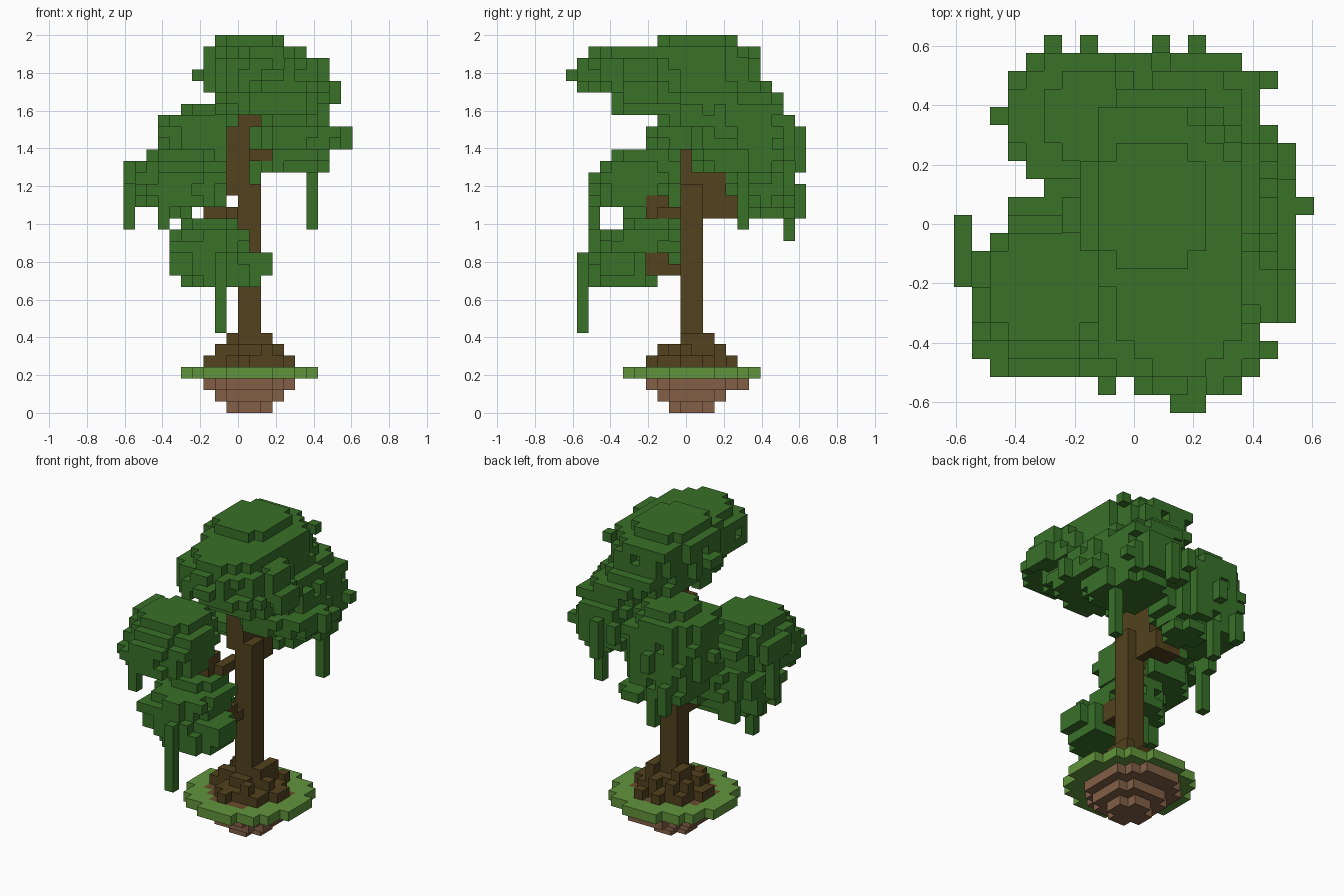
import bpy, bmesh, random
from mathutils import Vector

random.seed(7)
if "Cube" in bpy.data.objects:
    bpy.data.objects.remove(bpy.data.objects["Cube"], do_unlink=True)

UNIT = 2 / 33                      # edge length of one block
GRID = (20, 21, 33)                # blocks along x, y, z
SIDES = ((1, 0), (-1, 0), (0, 1), (0, -1))
cells = {}                         # block position -> part name


def material(name, color):
    mat = bpy.data.materials.new(name)
    mat.use_nodes = True
    mat.diffuse_color = color + (1,)
    mat.node_tree.nodes["Principled BSDF"].inputs["Base Color"].default_value = color + (1,)
    return mat


def put(part, i, j, k):
    """Claim one block, unless another part already has it."""
    if all(0 <= c < size for c, size in zip((i, j, k), GRID)):
        cells.setdefault((i, j, k), part)


def box(part, xs, ys, zs):
    """Fill a block range; upper limits are exclusive."""
    for i in range(*xs):
        for j in range(*ys):
            for k in range(*zs):
                put(part, i, j, k)


def disc(x0, x1, y0, y1, power=2.1):
    """Rounded outline of blocks inside a rectangle."""
    found = []
    for i in range(x0, x1):
        for j in range(y0, y1):
            u = abs(2 * (i + 0.5) - x0 - x1) / (x1 - x0)
            v = abs(2 * (j + 0.5) - y0 - y1) / (y1 - y0)
            if u ** power + v ** power <= 1.05:
                found.append((i, j))
    return found


def clump(part, top, layers):
    """Stack of rounded leaf layers, from the top down, with a ragged rim."""
    for depth, layer in enumerate(layers):
        k = top - depth
        x0, x1, y0, y1 = layer
        body = set(disc(*layer))
        inner = 0 < depth < len(layers) - 1
        for i, j in sorted(body):
            rim = any((i + a, j + b) not in body for a, b in SIDES)
            # notches in the rim, and leaves drooping from it
            if rim and inner and random.random() < 0.08:
                continue
            put(part, i, j, k)
            if rim and inner and random.random() < 0.18:
                put(part, i, j, k - 1)
        # single leaves standing out at the corners of the outline
        for i in range(x0, x1):
            for j in range(y0, y1):
                near = any((i + a, j + b) in body for a, b in SIDES)
                if (i, j) not in body and near and inner and random.random() < 0.1:
                    put(part, i, j, k)


def vine(part, i, j, low, high):
    box(part, (i, i + 1), (j, j + 1), (low, high + 1))


# Floating ground: soil steps, bare earth patches and grass rim
for k, (x0, x1, y0, y1) in enumerate(((9, 13, 9, 13), (8, 14, 8, 14), (7, 15, 7, 16))):
    for i, j in disc(x0, x1, y0, y1):
        put("soil", i, j, k)
for i, j in disc(7, 15, 7, 15):
    if random.random() < 0.6:
        put("bare_earth", i, j, 3)
for i, j in disc(5, 17, 5, 17, 1.75):
    put("grass", i, j, 3)

# Trunk with a kink, and branches reaching into the leaves
box("trunk", (10, 12), (10, 12), (4, 20))
box("trunk", (9, 11), (10, 12), (19, 25))
box("trunk", (9, 11), (12, 14), (19, 23))
box("trunk", (10, 12), (10, 12), (25, 26))
box("trunk", (11, 12), (11, 12), (23, 24))
box("trunk", (11, 13), (13, 14), (22, 23))
box("branches", (9, 10), (8, 11), (17, 18))
box("branches", (7, 9), (7, 9), (17, 18))
box("branches", (8, 9), (7, 9), (18, 19))
box("branches", (10, 11), (12, 14), (17, 18))
box("branches", (8, 11), (13, 15), (17, 18))
box("branches", (10, 11), (12, 15), (18, 19))
box("branches", (10, 11), (7, 10), (12, 13))
box("branches", (10, 11), (7, 9), (13, 14))

# Roots: uneven columns that get shorter away from the trunk
for i, j in disc(7, 15, 7, 15):
    away = max(abs(i - 10.5), abs(j - 10.5))
    tallest = min(3, int(5 - away))
    axis = min(abs(i - 10.5), abs(j - 10.5)) < 1
    height = tallest - random.choice((0, 0, 1) if axis else (0, 1, 1, 2))
    box("roots", (i, i + 1), (j, j + 1), (4, 4 + height))

# Leaf clumps: each layer is x range, y range in blocks
clump("crown_leaves", 32, [
    (8, 14, 8, 15), (7, 16, 6, 17), (7, 16, 6, 17), (7, 16, 6, 17),
    (8, 16, 6, 18), (8, 15, 7, 18), (11, 15, 8, 17)])
clump("front_crown_leaves", 31, [
    (9, 16, 2, 11), (8, 17, 1, 11), (8, 17, 1, 11),
    (8, 18, 1, 11), (9, 18, 4, 12), (10, 17, 4, 11)])
clump("back_left_leaves", 27, [
    (11, 17, 9, 16), (11, 18, 8, 16), (11, 18, 8, 16), (11, 19, 7, 16),
    (11, 19, 7, 16), (12, 18, 11, 17), (12, 18, 12, 17)])
clump("rear_leaves", 28, [
    (10, 15, 11, 18), (11, 16, 12, 19), (11, 17, 12, 19), (11, 17, 12, 20),
    (11, 17, 12, 20), (11, 17, 12, 20), (11, 17, 13, 20), (12, 17, 13, 19)])
clump("back_right_leaves", 26, [
    (5, 10, 14, 19), (3, 11, 13, 20), (3, 12, 13, 20), (3, 12, 13, 20),
    (3, 12, 13, 20), (3, 12, 13, 20), (3, 12, 13, 20), (4, 11, 14, 20),
    (4, 9, 14, 20), (8, 12, 16, 20)])
clump("right_leaves", 22, [
    (2, 8, 4, 10), (1, 9, 3, 11), (1, 9, 2, 11), (1, 9, 2, 10), (1, 9, 2, 10)])
clump("lower_leaves", 16, [
    (5, 10, 5, 10), (4, 11, 2, 10), (4, 11, 2, 10),
    (4, 12, 2, 8), (5, 12, 2, 8), (6, 12, 2, 7)])

# Leaves standing out of the clumps
box("front_crown_leaves", (12, 14), (0, 1), (29, 30))
box("front_crown_leaves", (17, 18), (5, 8), (29, 31))
box("front_crown_leaves", (18, 19), (5, 8), (27, 29))
box("crown_leaves", (6, 7), (10, 12), (29, 30))
box("right_leaves", (0, 1), (7, 11), (20, 22))
box("right_leaves", (3, 9), (11, 12), (20, 21))
box("right_leaves", (5, 8), (12, 13), (20, 21))
box("right_leaves", (3, 5), (5, 7), (17, 18))
box("lower_leaves", (4, 6), (2, 4), (14, 15))
box("lower_leaves", (12, 13), (3, 6), (12, 14))
box("lower_leaves", (9, 10), (8, 10), (13, 14))
box("back_left_leaves", (19, 20), (11, 12), (23, 25))
box("back_right_leaves", (2, 3), (16, 17), (22, 23))
box("rear_leaves", (16, 18), (18, 19), (23, 24))
for i, low, high in ((5, 17, 19), (7, 21, 22), (11, 23, 24), (13, 21, 24)):
    vine("back_right_leaves" if i < 10 else "rear_leaves", i, 20, low, high)

# Hanging vines
vine("hanging_vines", 16, 15, 16, 22)
vine("hanging_vines", 7, 19, 15, 18)
vine("hanging_vines", 0, 9, 16, 21)
vine("hanging_vines", 3, 2, 16, 18)
vine("hanging_vines", 8, 1, 7, 13)

# Build one mesh per part, keeping only the outer block faces
leaf = material("leaf_green", (0.04, 0.165, 0.022))
bark = material("bark_brown", (0.085, 0.054, 0.013))
colors = {
    "soil": material("soil_brown", (0.225, 0.116, 0.062)),
    "bare_earth": material("earth_brown", (0.14, 0.075, 0.025)),
    "grass": material("grass_green", (0.12, 0.295, 0.045)),
    "trunk": bark, "branches": bark, "roots": bark,
}
corner = Vector((-GRID[0] / 2, -GRID[1] / 2, 0))


def build(part):
    bm = bmesh.new()
    for cell in [c for c in cells if cells[c] == part]:
        center = Vector(cell) + corner + Vector((0.5, 0.5, 0.5))
        for axis in range(3):
            for sign in (-1, 1):
                step = [0, 0, 0]
                step[axis] = sign
                if tuple(c + s for c, s in zip(cell, step)) in cells:
                    continue
                n = Vector(step) / 2
                u = Vector((n.y, n.z, n.x))
                v = n.cross(u) * 2
                ring = (n + u + v, n - u + v, n - u - v, n + u - v)
                bm.faces.new([bm.verts.new((center + p) * UNIT) for p in ring])
    bmesh.ops.remove_doubles(bm, verts=bm.verts, dist=UNIT / 100)
    bmesh.ops.recalc_face_normals(bm, faces=bm.faces)
    mesh = bpy.data.meshes.new(part)
    bm.to_mesh(mesh)
    bm.free()
    mesh.materials.append(colors.get(part, leaf))
    bpy.context.collection.objects.link(bpy.data.objects.new(part, mesh))


for part in sorted(set(cells.values())):
    build(part)
